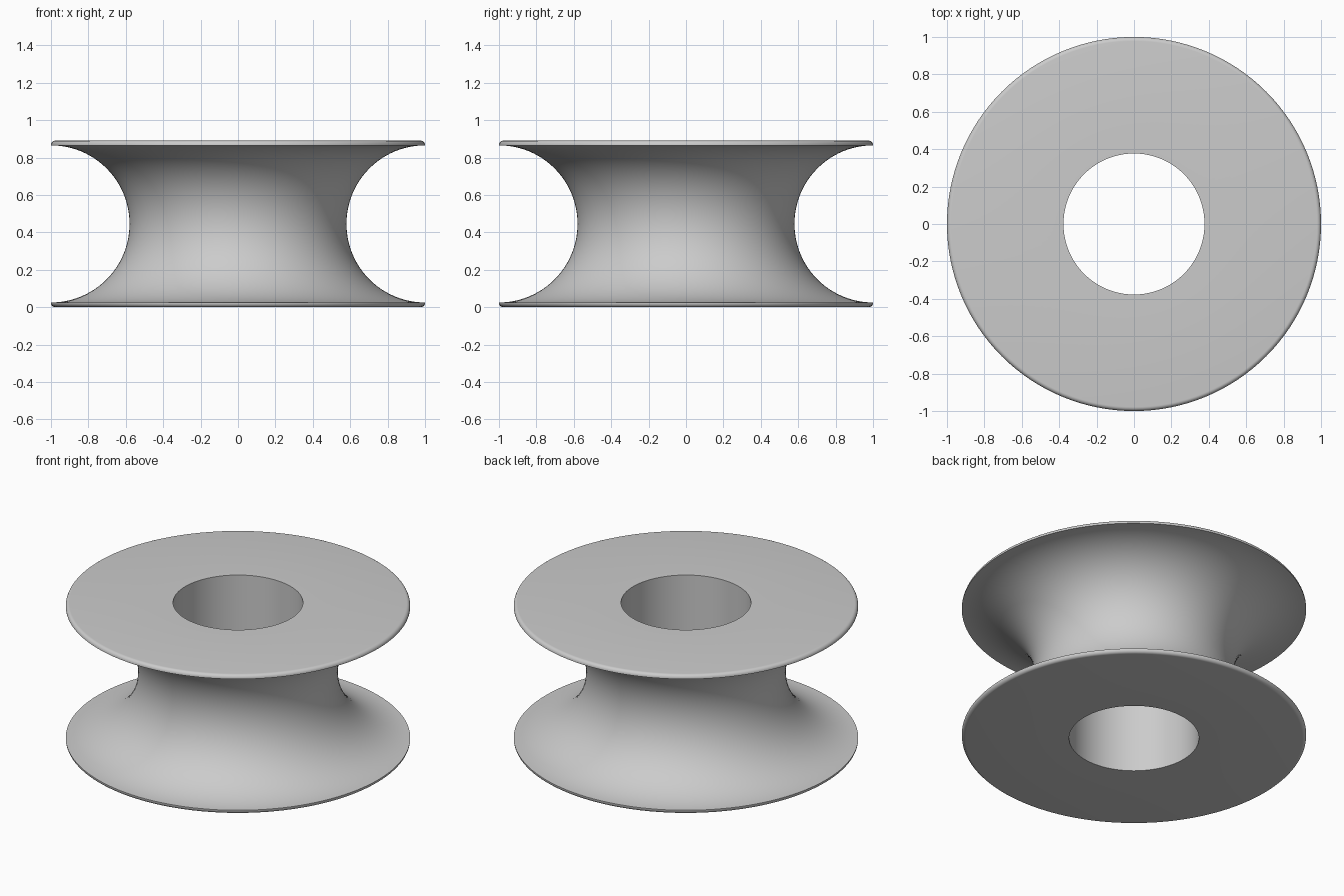
import bpy
import bmesh
from math import cos, sin, pi, radians

cube = bpy.data.objects.get("Cube")
if cube:
    bpy.data.objects.remove(cube, do_unlink=True)

HEIGHT = 0.89
RIM = 1.0
BORE = 0.377
GROOVE = 0.42
FILLET = 0.022
SEGMENTS = 128


def arc(cx, cz, radius, start, end, steps):
    """Points (radius, height) along an arc, angles in degrees."""
    angles = [radians(start + (end - start) * i / steps) for i in range(steps + 1)]
    return [(cx + radius * cos(a), cz + radius * sin(a)) for a in angles]


# Closed half section: bore, rounded lower rim, round groove, rounded upper rim
profile = [(BORE, HEIGHT), (BORE, 0)]
profile += arc(RIM - FILLET, FILLET, FILLET, -90, 0, 6)
profile += arc(RIM, HEIGHT / 2, GROOVE, 270, 90, 48)
profile += arc(RIM - FILLET, HEIGHT - FILLET, FILLET, 0, 90, 6)

# Revolve the section around z
bm = bmesh.new()
verts = [bm.verts.new((r, 0, z)) for r, z in profile]
edges = [bm.edges.new((v, verts[(i + 1) % len(verts)])) for i, v in enumerate(verts)]
bmesh.ops.spin(bm, geom=verts + edges, cent=(0, 0, 0), axis=(0, 0, 1),
               angle=2 * pi, steps=SEGMENTS, use_merge=True)
bmesh.ops.remove_doubles(bm, verts=bm.verts, dist=0.0001)
bmesh.ops.recalc_face_normals(bm, faces=bm.faces)
mesh = bpy.data.meshes.new("grooved_roller")
bm.to_mesh(mesh)
bm.free()

roller = bpy.data.objects.new("grooved_roller", mesh)
bpy.context.collection.objects.link(roller)

# Plain grey material
grey = bpy.data.materials.new("light_grey")
grey.use_nodes = True
colour = (0.6, 0.6, 0.6, 1)
grey.diffuse_color = colour
grey.node_tree.nodes["Principled BSDF"].inputs["Base Color"].default_value = colour
mesh.materials.append(grey)

# Smooth curved surfaces, keep the bore and groove edges sharp
bpy.ops.object.select_all(action="DESELECT")
roller.select_set(True)
bpy.context.view_layer.objects.active = roller
bpy.ops.object.shade_smooth_by_angle(angle=radians(30))
